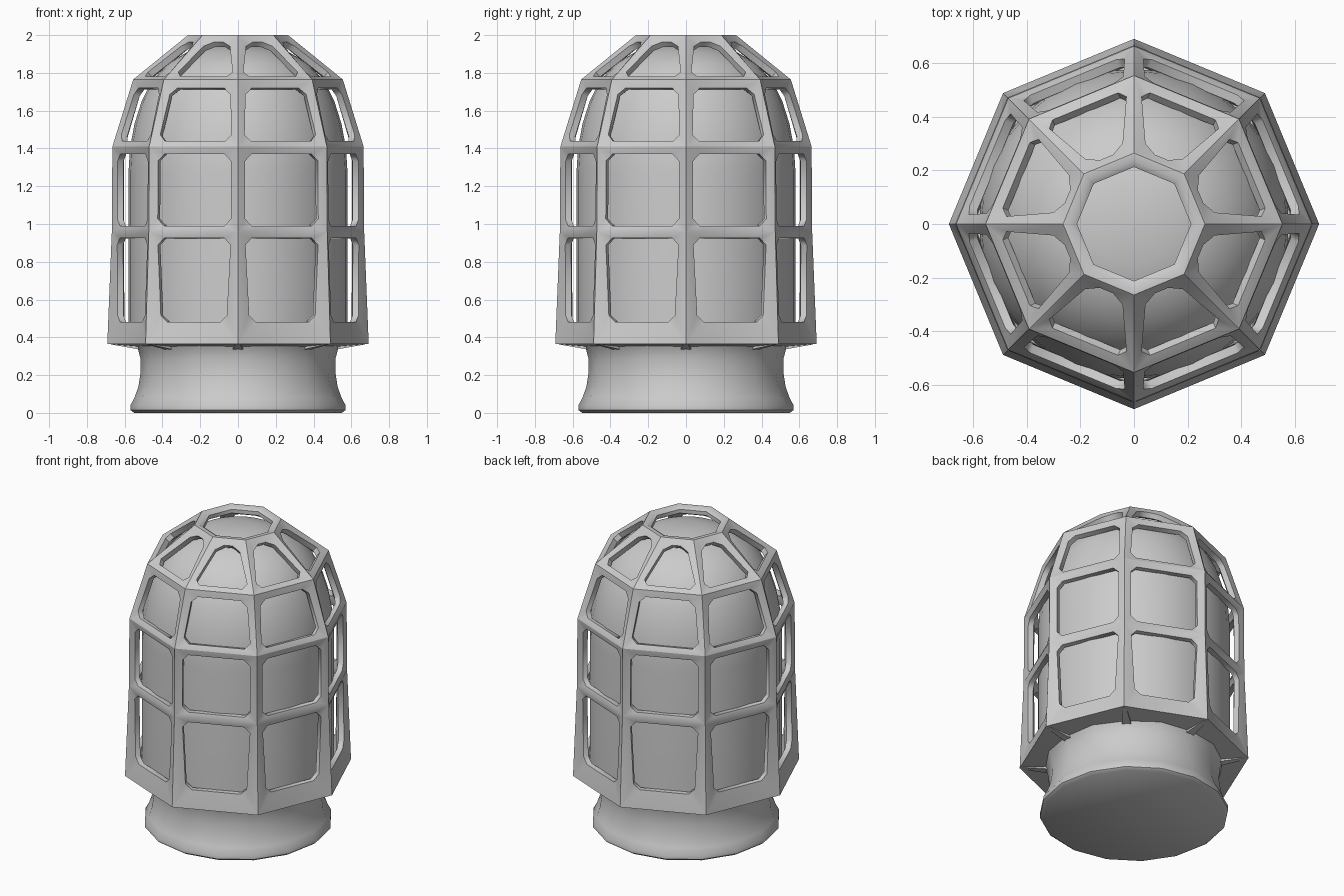
import bpy, bmesh, math
from mathutils import Vector

if "Cube" in bpy.data.objects:
    bpy.data.objects.remove(bpy.data.objects["Cube"])


def finish(name, bm, angle):
    bmesh.ops.remove_doubles(bm, verts=bm.verts, dist=1e-5)
    bmesh.ops.recalc_face_normals(bm, faces=bm.faces)
    me = bpy.data.meshes.new(name)
    bm.to_mesh(me)
    bm.free()
    ob = bpy.data.objects.new(name, me)
    bpy.context.collection.objects.link(ob)
    bpy.ops.object.select_all(action='DESELECT')
    ob.select_set(True)
    bpy.context.view_layer.objects.active = ob
    bpy.ops.object.shade_smooth_by_angle(angle=math.radians(angle))
    return ob


def polar(r, z, i, n=8):
    a = 2 * math.pi * i / n
    return Vector((r * math.cos(a), r * math.sin(a), z))


def lathe(name, profile, n, angle=40):
    bm = bmesh.new()
    rings = [[bm.verts.new(polar(r, z, i, n)) for i in range(n)] for r, z in profile]
    for lo, hi in zip(rings, rings[1:]):
        for i in range(n):
            j = (i + 1) % n
            bm.faces.new((lo[i], lo[j], hi[j], hi[i]))
    bm.faces.new(rings[0])
    bm.faces.new(rings[-1])
    return finish(name, bm, angle)


# Flared foot and glass dome
lathe("base", [(.55, 0), (.57, .015), (.57, .04), (.548, .08), (.527, .14), (.515, .22),
               (.517, .29), (.53, .34), (.55, .375)], 16)
lathe("glass_dome", [(.55, .365), (.58, .40), (.58, 1.27), (.572, 1.4), (.548, 1.53),
                     (.51, 1.65), (.455, 1.76), (.37, 1.85), (.27, 1.91), (.15, 1.94),
                     (.04, 1.95)], 32)

# Octagonal guard cage: outer ridge and inner ridge of every ring (radius, height)
OUT = [(.692, .365), (.668, .96), (.665, 1.41), (.555, 1.765), (.265, 2.0)]
INN = [(.60, .385), (.605, .955), (.603, 1.395), (.505, 1.73), (.24, 1.945)]
bm = bmesh.new()


def face(*pts):
    bm.faces.new([bm.verts.new(p) for p in pts])


def panel(i, k):
    """One cage cell with a chamfered window through it."""
    def corners(rings):
        (r0, z0), (r1, z1) = rings[k], rings[k + 1]
        return [polar(r0, z0, i), polar(r0, z0, i + 1), polar(r1, z1, i + 1), polar(r1, z1, i)]
    outer, inner = corners(OUT), corners(INN)
    mid = [(a + b) / 2 for a, b in zip(outer, inner)]
    normal = (mid[1] - mid[0]).cross(mid[3] - mid[0]).normalized()
    bottom = .105 if k == 0 else .033
    foot = .06 if k == 0 else .034
    up = (mid[3] + mid[2] - mid[0] - mid[1]).normalized()
    side = (mid[1] - mid[0]).normalized()
    c = [mid[0] + side * foot + up * bottom, mid[1] - side * foot + up * bottom,
         mid[2] - side * .034 - up * .033, mid[3] + side * .034 - up * .033]
    rim = []
    for n in range(4):
        prev, nxt = (c[n - 1] - c[n]).normalized(), (c[(n + 1) % 4] - c[n]).normalized()
        rim.append((c[n] + prev * .036, c[n] + nxt * .036))
    for ring, d in ((outer, normal * .017), (inner, normal * -.017)):
        for n in range(4):
            m = (n + 1) % 4
            face(ring[n], ring[m], rim[m][0] + d, rim[n][1] + d)
            face(ring[n], rim[n][1] + d, rim[n][0] + d)
    loop = [p for pair in rim for p in pair]
    d = normal * .017
    for p, q in zip(loop, loop[1:] + loop[:1]):
        face(p + d, q + d, q - d, p - d)


# Bands closing the skirt underside and the rim around the top hole
skirt = [OUT[0], (.52, .35), (.52, .40), INN[0]]
crown = [OUT[-1], (.237, 2.0), (.213, 1.985), (.213, 1.96), INN[-1]]
for i in range(8):
    for k in range(4):
        panel(i, k)
    for band in (skirt, crown):
        for (r0, z0), (r1, z1) in zip(band, band[1:]):
            face(polar(r0, z0, i), polar(r0, z0, i + 1), polar(r1, z1, i + 1), polar(r1, z1, i))
finish("guard_cage", bm, 50)

# Short ribs under the skirt corners
bm = bmesh.new()
for i in range(8):
    a = polar(1, 0, i)
    t = Vector((-a.y, a.x, 0))
    pts = [[a * r + t * w + Vector((0, 0, z)) for w in (-h, h)]
           for r, z, h in ((.50, .37, .03), (.67, .37, .012), (.67, .362, .012),
                           (.50, .332, .03))]
    for n in range(4):
        m = (n + 1) % 4
        face(pts[n][0], pts[n][1], pts[m][1], pts[m][0])
    face(*[p[0] for p in pts])
    face(*[p[1] for p in pts])
finish("skirt_ribs", bm, 30)
